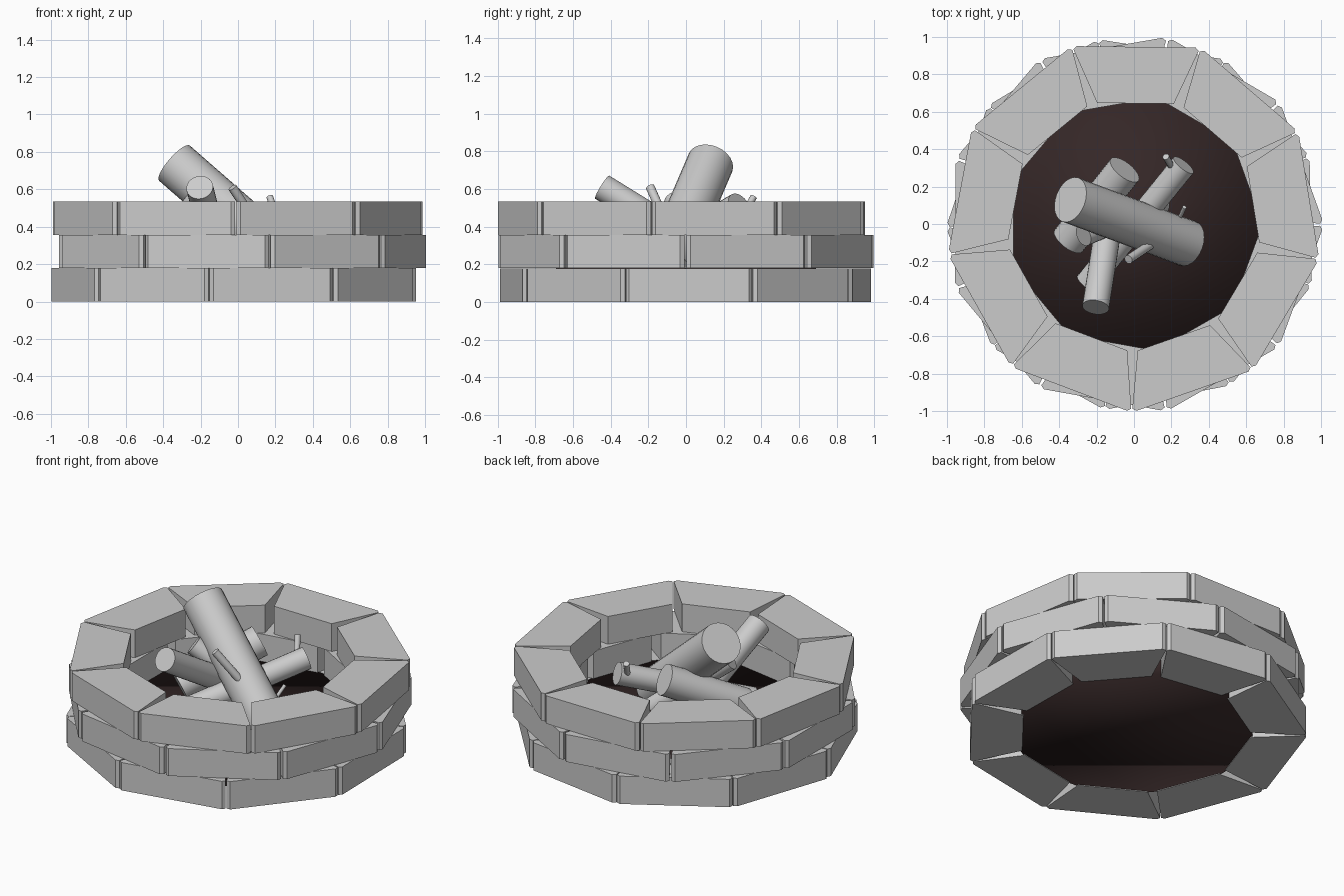
import bpy, bmesh, math
from mathutils import Vector

if "Cube" in bpy.data.objects:
    bpy.data.objects.remove(bpy.data.objects["Cube"])


def add_mesh(name, bm):
    mesh = bpy.data.meshes.new(name)
    bmesh.ops.recalc_face_normals(bm, faces=bm.faces)
    bm.to_mesh(mesh)
    bm.free()
    obj = bpy.data.objects.new(name, mesh)
    bpy.context.collection.objects.link(obj)
    return obj


def stone_ring(name, z0, z1, outer, offset, count=9):
    """Ring of tapered blocks with clipped outer corners."""
    half = [(0.645, 0.205), (outer - 0.018, 0.335), (outer, 0.318)]
    profile = half + [(r, -t) for r, t in reversed(half)]
    bm = bmesh.new()
    for i in range(count):
        a = math.radians(offset + i * 360 / count)
        c, s = math.cos(a), math.sin(a)
        vs = [bm.verts.new((r * c - t * s, r * s + t * c, z0)) for r, t in profile]
        face = bm.faces.new(vs)
        ext = bmesh.ops.extrude_face_region(bm, geom=[face], use_keep_orig=True)
        top = [v for v in ext["geom"] if isinstance(v, bmesh.types.BMVert)]
        bmesh.ops.translate(bm, verts=top, vec=(0, 0, z1 - z0))
    return add_mesh(name, bm)


def rod(name, a, b, r, segments=24, sharp=True):
    """Cylinder running from point a to point b."""
    a, b = Vector(a), Vector(b)
    axis = b - a
    bm = bmesh.new()
    bmesh.ops.create_cone(bm, cap_ends=True, segments=segments,
                          radius1=r, radius2=r, depth=axis.length)
    bm.transform(axis.to_track_quat('Z', 'Y').to_matrix().to_4x4())
    bmesh.ops.translate(bm, verts=bm.verts, vec=(a + b) / 2)
    obj = add_mesh(name, bm)
    for p in obj.data.polygons:
        p.use_smooth = True if not sharp else len(p.vertices) == 4
    return obj


# Stone wall courses
stone_ring("stone_course_bottom", 0.0, 0.178, 0.945, 1)
stone_ring("stone_course_middle", 0.18, 0.355, 0.955, 19.8)
stone_ring("stone_course_top", 0.357, 0.535, 0.947, 9.3)

# Charred bed
bed = rod("ash_bed", (0, 0, 0.004), (0, 0, 0.18), 0.69, 32, sharp=False)
mat = bpy.data.materials.new("charred_earth")
mat.diffuse_color = (0.035, 0.02, 0.02, 1)
mat.use_nodes = True
mat.node_tree.nodes["Principled BSDF"].inputs["Base Color"].default_value = mat.diffuse_color
bed.data.materials.append(mat)

# Logs
rod("large_log", (-0.34, 0.13, 0.74), (0.29, -0.105, 0.19), 0.125)
rod("front_log", (-0.205, -0.445, 0.61), (-0.10, 0.22, 0.2), 0.072)
rod("back_log", (-0.05, 0.29, 0.49), (-0.35, -0.09, 0.27), 0.095)
rod("right_log", (0.265, 0.315, 0.455), (-0.25, -0.32, 0.19), 0.068)
rod("left_log", (-0.27, -0.06, 0.54), (0.15, 0.12, 0.2), 0.06)

# Broken twig stubs
rod("large_log_stub", (-0.03, -0.19, 0.61), (0.09, -0.11, 0.43), 0.024, 12)
rod("large_log_twig", (0.27, 0.09, 0.37), (0.23, 0.0, 0.26), 0.011, 12)
rod("right_log_stub", (0.17, 0.36, 0.56), (0.21, 0.29, 0.44), 0.018, 12)
